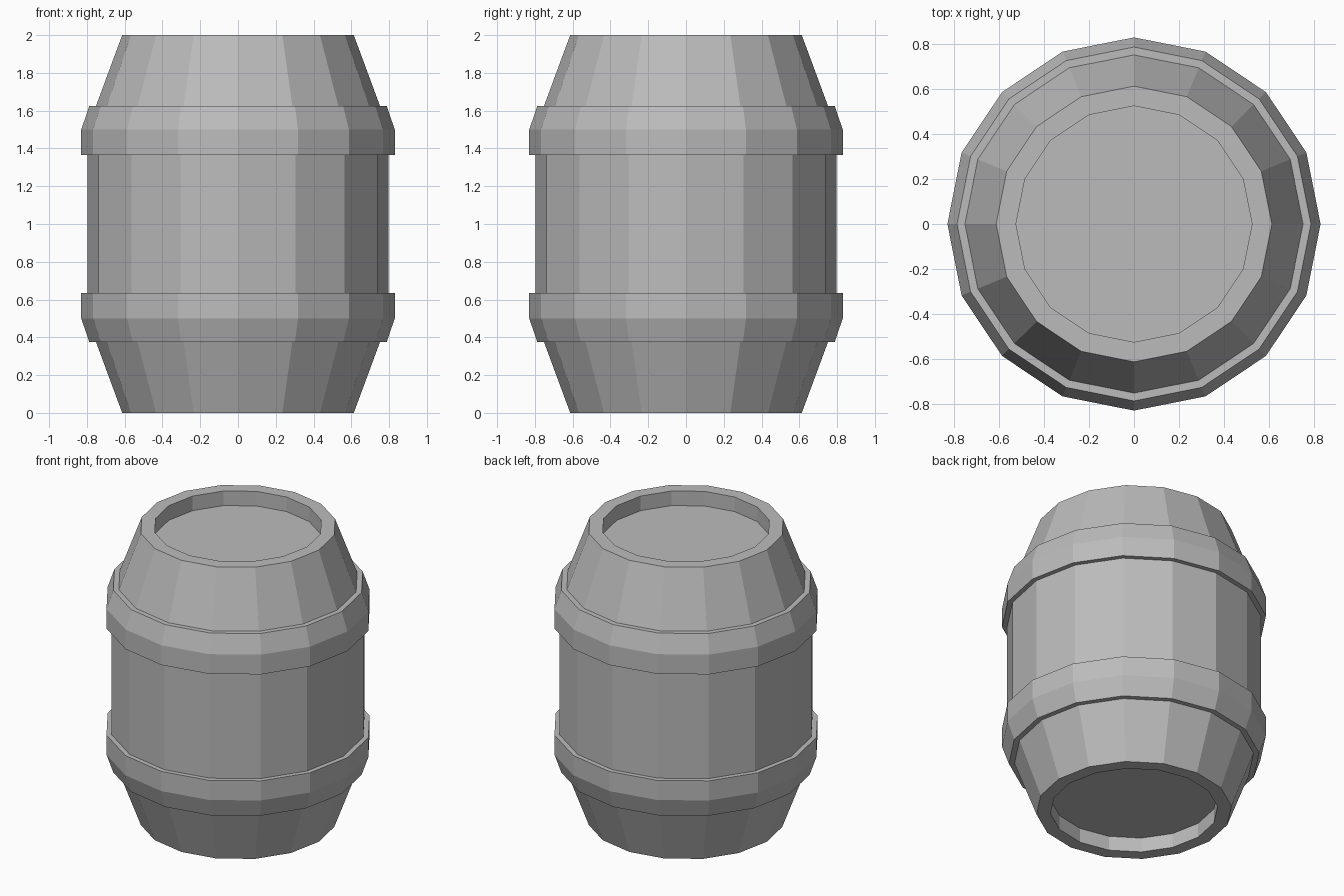
import bpy
import bmesh
from math import cos, sin, tau

SIDES = 16

if "Cube" in bpy.data.objects:
    bpy.data.objects.remove(bpy.data.objects["Cube"], do_unlink=True)

grey = bpy.data.materials.new("barrel_grey")
grey.use_nodes = True
colour = (0.5, 0.5, 0.5, 1)
grey.diffuse_color = colour
grey.node_tree.nodes["Principled BSDF"].inputs["Base Color"].default_value = colour


def lathe(name, profile, closed):
    """Turn a (radius, height) profile about z; open profiles get end caps."""
    bm = bmesh.new()
    rings = [[bm.verts.new((r * cos(tau * i / SIDES), r * sin(tau * i / SIDES), z))
              for i in range(SIDES)] for r, z in profile]
    pairs = list(zip(rings, rings[1:]))
    if closed:
        pairs.append((rings[-1], rings[0]))
    else:
        bm.faces.new(rings[0])
        bm.faces.new(rings[-1])
    for a, b in pairs:
        for i in range(SIDES):
            j = (i + 1) % SIDES
            bm.faces.new((a[i], a[j], b[j], b[i]))
    bmesh.ops.recalc_face_normals(bm, faces=bm.faces)
    mesh = bpy.data.meshes.new(name)
    bm.to_mesh(mesh)
    bm.free()
    mesh.materials.append(grey)
    obj = bpy.data.objects.new(name, mesh)
    bpy.context.collection.objects.link(obj)
    return obj


# Staved body with a recessed head at each end
lower = [(0.525, 0.1), (0.525, 0), (0.613, 0), (0.798, 0.5)]
upper = [(r, 2 - z) for r, z in reversed(lower)]
lathe("barrel_body", lower + upper, closed=False)

# Raised hoops that follow the bend of the staves
hoop = [(0.798, 1.365), (0.83, 1.365), (0.83, 1.5), (0.787, 1.625), (0.752, 1.625), (0.798, 1.5)]
lathe("upper_hoop", hoop, closed=True)
lathe("lower_hoop", [(r, 2 - z) for r, z in hoop], closed=True)
